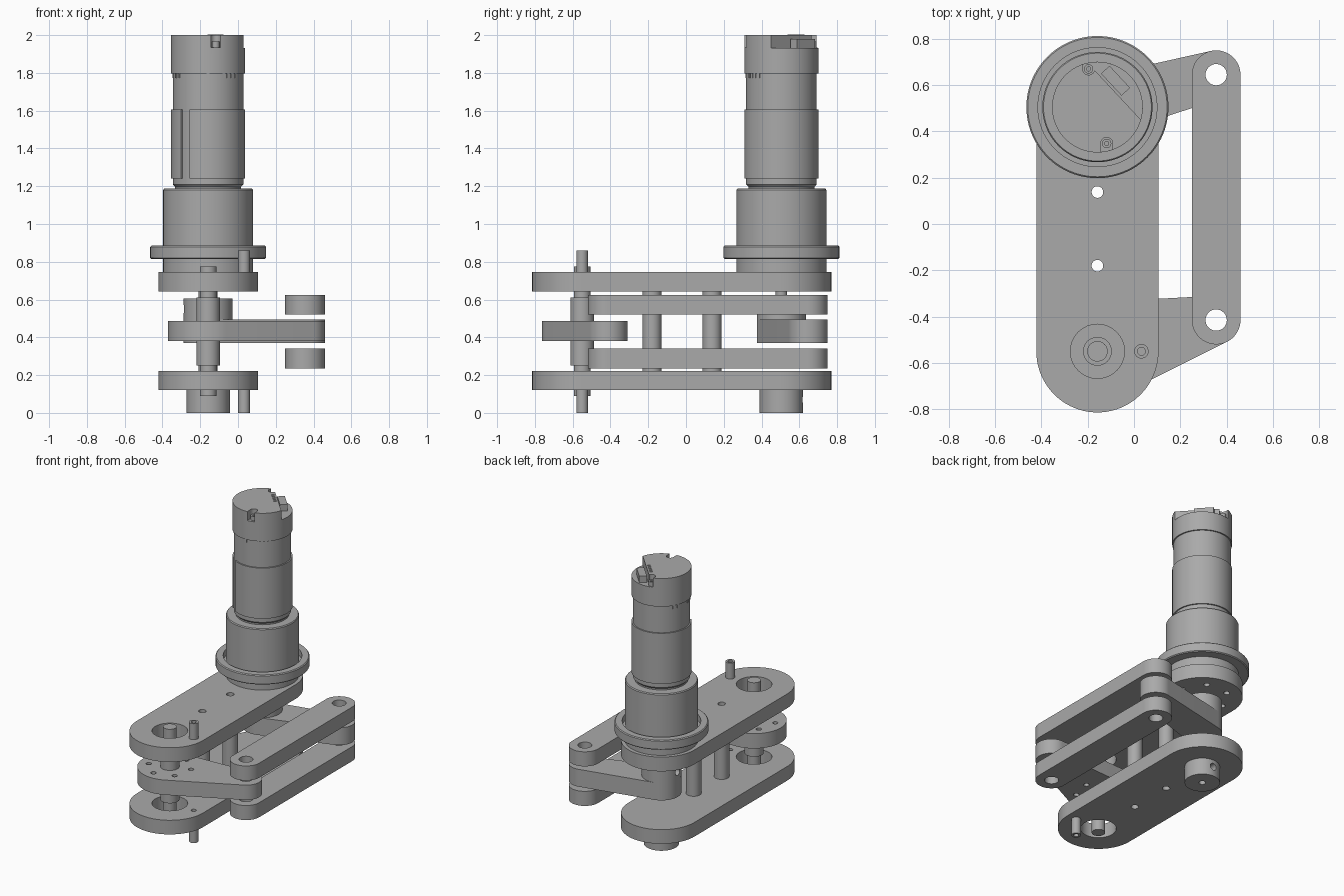
import bpy, bmesh, math
from mathutils import Matrix, Vector

cube = bpy.data.objects.get("Cube")
if cube:
    bpy.data.objects.remove(cube, do_unlink=True)

GREY = (0.40, 0.40, 0.40, 1)
metal = bpy.data.materials.new("plain grey")
metal.use_nodes = True
metal.diffuse_color = GREY
metal.node_tree.nodes["Principled BSDF"].inputs["Base Color"].default_value = GREY

parts = []
CX = -0.158                      # axis line of the two plates
FRONT = (CX, -0.55)              # idler shaft
BACK = (CX, 0.505)               # motor shaft
LINK_FRONT = (0.355, -0.415)
LINK_BACK = (0.355, 0.645)
POSTS = [(CX, -0.18), (CX, 0.138)]
PIN = (0.032, -0.55)


def add(name, mesh):
    mesh.materials.clear()
    mesh.materials.append(metal)
    ob = bpy.data.objects.new(name, mesh)
    bpy.context.collection.objects.link(ob)
    parts.append(ob)
    return ob


def arc(c, r, a0, a1, n):
    return [(c[0] + r * math.cos(a0 + (a1 - a0) * i / n),
             c[1] + r * math.sin(a0 + (a1 - a0) * i / n)) for i in range(n + 1)]


def circle(c, r, n=32):
    return arc(c, r, 0, math.tau, n)[:-1]


def hull(c1, r1, c2, r2):
    """Outline wrapped around two circles."""
    d = Vector(c2) - Vector(c1)
    a = math.atan2(d.y, d.x)
    b = math.acos((r1 - r2) / d.length)
    return arc(c1, r1, a + b, a + math.tau - b, 40) + arc(c2, r2, a - b, a + b, 40)


def plate(name, outline, holes, z0, z1):
    """Extruded outline with round through holes given as (centre, radius)."""
    cu = bpy.data.curves.new(name, "CURVE")
    cu.dimensions = "2D"
    cu.fill_mode = "BOTH"
    cu.extrude = (z1 - z0) / 2
    for loop in [outline] + [circle(c, r) for c, r in holes]:
        s = cu.splines.new("POLY")
        s.points.add(len(loop) - 1)
        for p, (x, y) in zip(s.points, loop):
            p.co = (x, y, 0, 1)
        s.use_cyclic_u = True
    tmp = bpy.data.objects.new(name + " outline", cu)
    bpy.context.collection.objects.link(tmp)
    dg = bpy.context.evaluated_depsgraph_get()
    mesh = bpy.data.meshes.new_from_object(tmp.evaluated_get(dg))
    bpy.data.objects.remove(tmp, do_unlink=True)
    bm = bmesh.new()
    bm.from_mesh(mesh)
    bmesh.ops.remove_doubles(bm, verts=bm.verts, dist=1e-5)
    bmesh.ops.translate(bm, verts=bm.verts, vec=(0, 0, (z0 + z1) / 2))
    bmesh.ops.recalc_face_normals(bm, faces=bm.faces)
    bm.to_mesh(mesh)
    bm.free()
    return add(name, mesh)


def turned(name, c, profile, n=64):
    """Solid of revolution from (radius, height) points, bottom to top."""
    bm = bmesh.new()
    rings = [[bm.verts.new((x, y, z)) for x, y in circle(c, r, n)] for r, z in profile]
    for lo, hi in zip(rings, rings[1:]):
        for i in range(n):
            j = (i + 1) % n
            bm.faces.new((lo[i], lo[j], hi[j], hi[i]))
    bm.faces.new(rings[0][::-1])
    bm.faces.new(rings[-1])
    mesh = bpy.data.meshes.new(name)
    bm.to_mesh(mesh)
    bm.free()
    return add(name, mesh)


def rod(name, c, r, z0, z1, n=48):
    return turned(name, c, [(r, z0), (r, z1)], n)


def box(name, size, matrix):
    bm = bmesh.new()
    bmesh.ops.create_cube(bm, size=1, matrix=matrix @ Matrix.Diagonal((*size, 1)))
    mesh = bpy.data.meshes.new(name)
    bm.to_mesh(mesh)
    bm.free()
    return add(name, mesh)


def cut(ob, cutter):
    """Subtract the cutter for good and drop it."""
    m = ob.modifiers.new("cut", "BOOLEAN")
    m.operation, m.solver, m.object = "DIFFERENCE", "EXACT", cutter
    dg = bpy.context.evaluated_depsgraph_get()
    mesh = bpy.data.meshes.new_from_object(ob.evaluated_get(dg))
    ob.modifiers.clear()
    ob.data = mesh
    parts.remove(cutter)
    bpy.data.objects.remove(cutter, do_unlink=True)


def screw_hole(ob, c, z, direction):
    """Set screw hole running outwards from the axis of a hub."""
    d = Vector(direction)
    bm = bmesh.new()
    rot = d.to_track_quat("Z", "Y").to_matrix().to_4x4()
    bmesh.ops.create_cone(bm, cap_ends=True, segments=24, radius1=0.025, radius2=0.025,
                          depth=0.12, matrix=Matrix.Translation(Vector((*c, z)) + d * 0.12) @ rot)
    mesh = bpy.data.meshes.new("drill")
    bm.to_mesh(mesh)
    bm.free()
    cut(ob, add("drill", mesh))


def bolt_circle(c, radius, count, r, turn=0.0):
    return [(p, r) for p in arc(c, radius, turn, turn + math.tau, count)[:-1]]


# Long base plates, with bearing bore, post holes and pin hole
body = hull(FRONT, 0.264, BACK, 0.264)
shared = [(FRONT, 0.117), (PIN, 0.017)] + [(p, 0.025) for p in POSTS]
plate("lower_plate", body, shared, 0.12, 0.222)
plate("upper_plate", body, shared + bolt_circle(BACK, 0.17, 6, 0.02), 0.642, 0.745)

# Hollow posts and stop pins
for i, p in enumerate(POSTS):
    plate(f"post_{i + 1}", circle(p, 0.05), [(p, 0.025)], 0.222, 0.642)
plate("upper_pin", circle(PIN, 0.031), [(PIN, 0.017)], 0.66, 0.86)
plate("lower_pin", circle(PIN, 0.031), [(PIN, 0.017)], 0, 0.2)

# Side links
link = hull(LINK_FRONT, 0.105, LINK_BACK, 0.105)
for name, z in (("lower_link", 0.235), ("upper_link", 0.52)):
    plate(name, link, [(LINK_FRONT, 0.046), (LINK_BACK, 0.046)], z, z + 0.105)

# Cranks
plate("front_crank", hull(FRONT, 0.213, LINK_FRONT, 0.105),
      [(LINK_FRONT, 0.046)] + bolt_circle(FRONT, 0.145, 6, 0.018, 0.3), 0.38, 0.487)
plate("back_crank", hull(BACK, 0.13, LINK_BACK, 0.105), [(LINK_BACK, 0.046)], 0.37, 0.495)
hub = rod("back_crank_hub", BACK, 0.13, 0.372, 0.605)
screw_hole(hub, BACK, 0.55, (-1, 0, 0))

# Shafts and lower boss
turned("idler_shaft", FRONT, [(0.044, 0.09), (0.044, 0.25), (0.062, 0.25), (0.062, 0.61),
                              (0.044, 0.61), (0.044, 0.775)])
rod("motor_shaft", BACK, 0.03, 0.55, 0.70)
boss = plate("lower_boss", circle(BACK, 0.115, 48), [(BACK, 0.022)], 0, 0.12)
screw_hole(boss, BACK, 0.07, (0, 1, 0))

# Gearbox housing with grooved flange
turned("gearbox_housing", BACK, [
    (0.238, 0.745), (0.238, 0.815), (0.301, 0.815), (0.307, 0.821), (0.307, 0.879),
    (0.301, 0.885), (0.257, 0.885), (0.257, 0.84), (0.238, 0.84), (0.238, 1.18),
    (0.233, 1.187)], 96)

# Motor can and split sleeve
turned("motor_can", BACK, [(0.175, 1.18), (0.175, 1.197), (0.187, 1.21), (0.187, 1.81)], 96)
plate("motor_sleeve", arc(BACK, 0.196, math.radians(-120), math.radians(223), 96)
      + arc(BACK, 0.18, math.radians(223), math.radians(-120), 96), [], 1.24, 1.605)

# End cap with connector recess and two screw pockets
cap = rod("end_cap", BACK, 0.196, 1.797, 2.0, 96)
side = Matrix.Translation((*BACK, 0)) @ Matrix.Rotation(math.radians(43), 4, "Z")
cut(cap, box("recess", (0.2, 0.6, 0.2), side @ Matrix.Translation((0.2, 0, 2.033))))
for i, (dx, dy) in enumerate(((-0.038, 0.165), (0.04, -0.157))):
    p = (BACK[0] + dx, BACK[1] + dy)
    cut(cap, rod("pocket", p, 0.026, 1.935, 2.1, 24))
    cut(cap, box("slot", (0.05, 0.08, 0.165),
                 Matrix.Translation((p[0], p[1] + math.copysign(0.04, dy), 2.0175))))
    plate(f"cap_screw_{i + 1}", circle(p, 0.02, 24), [(p, 0.009)], 1.92, 1.965)

# Connector and its row of contacts
box("connector", (0.05, 0.13, 0.05), side @ Matrix.Translation((0.135, 0.03, 1.955)))
for i in range(5):
    y = 0.03 + (i - 2) * 0.024
    box(f"contact_{i + 1}", (0.02, 0.008, 0.008), side @ Matrix.Translation((0.08, y, 2.0)))

# Small tabs under the cap
for i, deg in enumerate((-90, -64, -56, -48, -40, 150, 160, 190, 205, 215)):
    m = Matrix.Translation((*BACK, 1.785)) @ Matrix.Rotation(math.radians(deg), 4, "Z")
    box(f"cap_tab_{i + 1}", (0.01, 0.015, 0.026), m @ Matrix.Translation((0.186, 0, 0)))

# Smooth round walls, keep edges sharp
bpy.ops.object.select_all(action="DESELECT")
for ob in parts:
    ob.select_set(True)
bpy.context.view_layer.objects.active = parts[0]
bpy.ops.object.shade_smooth_by_angle(angle=math.radians(30))
